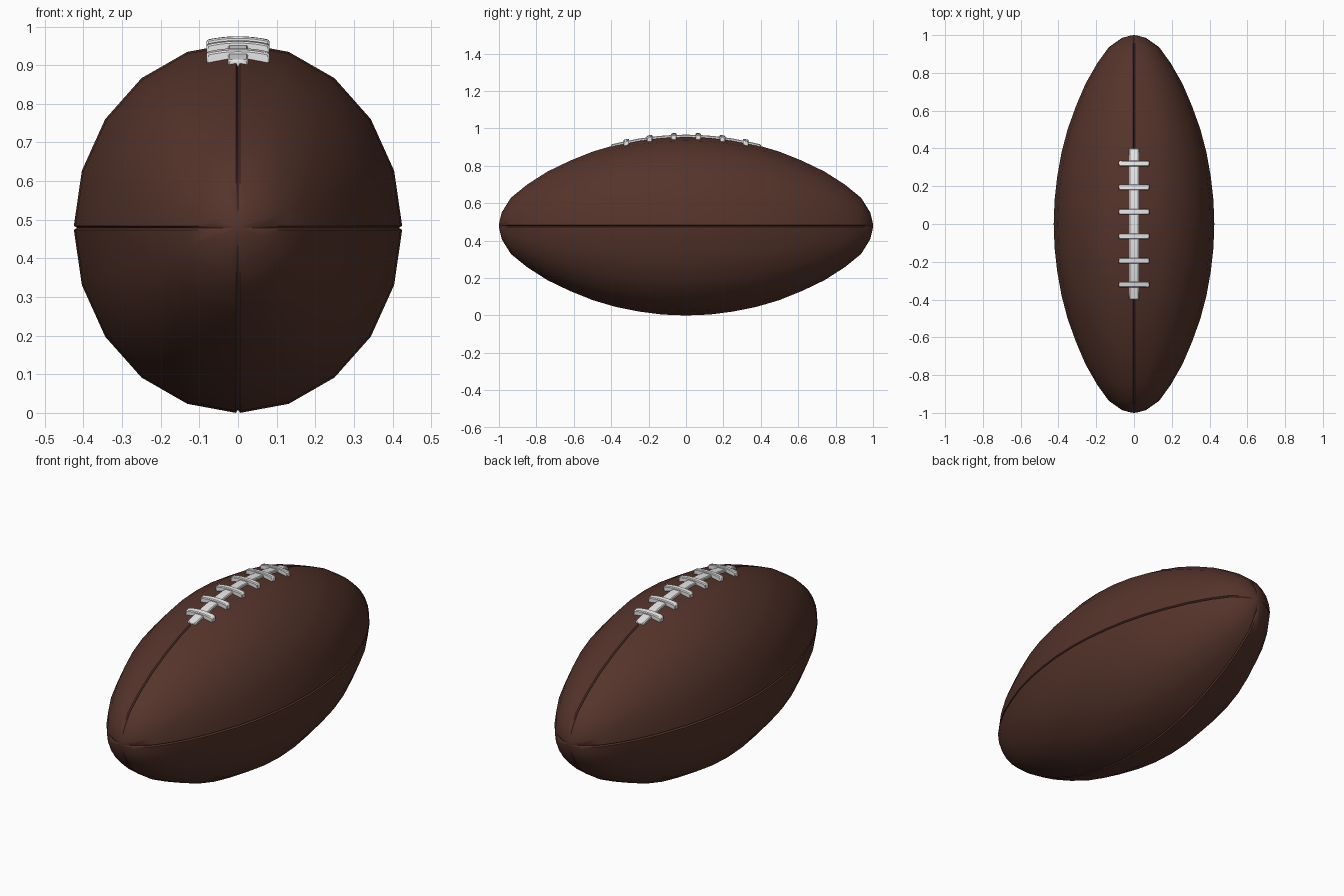
import bpy, bmesh, math

cube = bpy.data.objects.get("Cube")
if cube:
    bpy.data.objects.remove(cube, do_unlink=True)

RX, RZ, CZ = 0.425, 0.479, 0.479
SIDES = 20
# half profile along the length: distance from middle, relative radius
HALF = [(0, 1), (0.125, 0.99), (0.25, 0.957), (0.38, 0.902), (0.5, 0.828),
        (0.62, 0.727), (0.74, 0.607), (0.85, 0.46), (0.936, 0.314),
        (0.985, 0.15), (0.998, 0.04)]
PROFILE = [(-y, r) for y, r in HALF[:0:-1]] + HALF


def material(name, rgb, roughness):
    m = bpy.data.materials.new(name)
    m.use_nodes = True
    m.diffuse_color = (*rgb, 1)
    node = m.node_tree.nodes["Principled BSDF"]
    node.inputs["Base Color"].default_value = (*rgb, 1)
    node.inputs["Roughness"].default_value = roughness
    return m


leather = material("brown leather", (0.09, 0.034, 0.024), 0.6)
lacing = material("white lacing", (0.8, 0.8, 0.8), 0.6)


def finish(name, bm, mat, angle):
    bmesh.ops.recalc_face_normals(bm, faces=bm.faces)
    mesh = bpy.data.meshes.new(name)
    bm.to_mesh(mesh)
    bm.free()
    mesh.materials.append(mat)
    obj = bpy.data.objects.new(name, mesh)
    bpy.context.collection.objects.link(obj)
    bpy.ops.object.select_all(action='DESELECT')
    obj.select_set(True)
    bpy.context.view_layer.objects.active = obj
    bpy.ops.object.shade_smooth_by_angle(angle=math.radians(angle))
    return obj


def bridge(bm, a, b):
    n = len(a)
    for i in range(n):
        j = (i + 1) % n
        bm.faces.new((a[i], a[j], b[j], b[i]))


# leather ball with four sunken seams running tip to tip
def ring(y, r):
    points = []
    groove = min(0.005, 0.012 * r + 0.003)
    for k in range(SIDES):
        t = 2 * math.pi * k / SIDES
        c, s = math.cos(t), math.sin(t)
        x, z = RX * r * c, RZ * r * s
        if k % 5:
            points.append((x, y, CZ + z))
        else:
            for side, depth in ((-1, 0), (0, 0.009), (1, 0)):
                d = min(depth, 0.3 * RX * r)
                points.append((x - c * d - s * groove * side, y,
                               CZ + z - s * d + c * groove * side))
    return points


bm = bmesh.new()
rings = [[bm.verts.new(p) for p in ring(y, r)] for y, r in PROFILE]
for a, b in zip(rings, rings[1:]):
    bridge(bm, a, b)
for end, y in ((rings[0], -1), (rings[-1], 1)):
    tip = bm.verts.new((0, y, CZ))
    for i, v in enumerate(end):
        bm.faces.new((v, end[(i + 1) % len(end)], tip))
finish("ball", bm, leather, 35)


# height of the ball's upper skin
def skin(x, y):
    for (y0, r0), (y1, r1) in zip(PROFILE, PROFILE[1:]):
        if y0 <= y <= y1:
            r = r0 + (r1 - r0) * (y - y0) / (y1 - y0)
            return CZ + RZ * math.sqrt(r * r - (x / RX) ** 2)


# closed band lying over the skin, along x or along y
def band(name, along_x, center, half_length, half_width, rise, steps):
    bm = bmesh.new()
    sections = []
    for i in range(steps + 1):
        t = half_length * (2 * i / steps - 1)
        section = []
        for w, h in ((-1, -0.012), (1, -0.012), (1, rise), (-1, rise)):
            x, y = (t, center + w * half_width) if along_x else (w * half_width, t)
            base = skin(t, center) if along_x else skin(0, t)
            slope = 0
            if along_x:
                slope = (skin(t, center + 0.02) - skin(t, center - 0.02)) / 0.04
            section.append(bm.verts.new((x, y, base + slope * w * half_width + h)))
        sections.append(section)
    for a, b in zip(sections, sections[1:]):
        bridge(bm, a, b)
    bm.faces.new(sections[0])
    bm.faces.new(sections[-1])
    obj = finish(name, bm, lacing, 30)
    bevel = obj.modifiers.new("soft edges", 'BEVEL')
    bevel.width = 0.004
    bevel.segments = 1
    bevel.limit_method = 'ANGLE'
    bevel.angle_limit = math.radians(50)


# lengthwise lace and six cross laces
band("center_lace", False, 0, 0.4, 0.026, 0.009, 16)
for i, y in enumerate((-0.32, -0.195, -0.065, 0.065, 0.195, 0.32)):
    band(f"cross_lace_{i + 1}", True, y, 0.081, 0.015, 0.019, 8)
